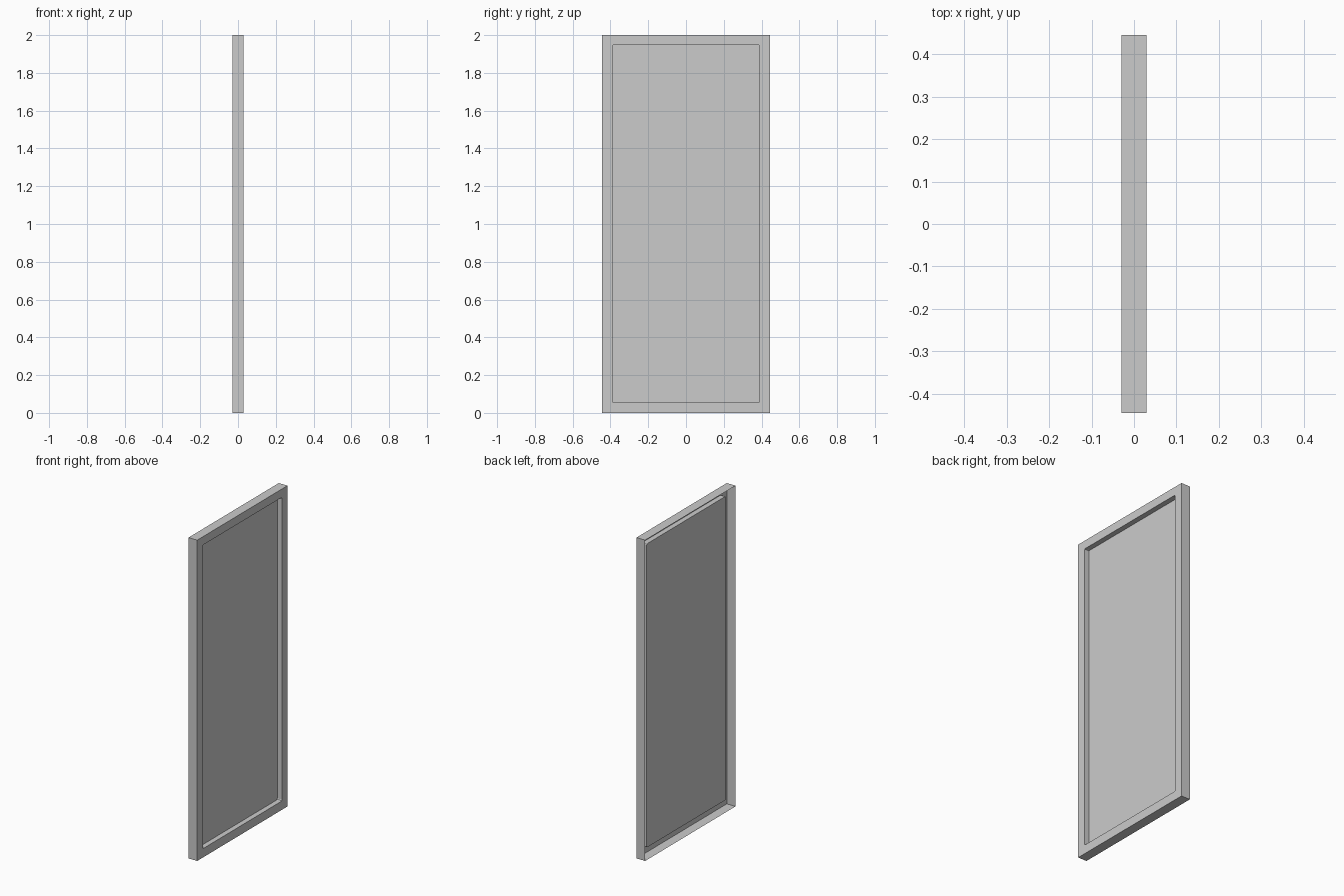
import bpy, bmesh
from math import sin, cos, pi

if "Cube" in bpy.data.objects:
    bpy.data.objects.remove(bpy.data.objects["Cube"])

HW, H, X = 0.445, 2.0, 0.03          # half width, height, half thickness
IY, Z0, Z1 = 0.39, 0.055, 1.948      # recess opening
PX, R, SEG = -0.002, 0.008, 2        # panel plane, corner radius, segments


def make(name, build):
    bm = bmesh.new()
    build(bm)
    me = bpy.data.meshes.new(name)
    bm.to_mesh(me)
    bm.free()
    ob = bpy.data.objects.new(name, me)
    bpy.context.collection.objects.link(ob)
    return ob


def outer(bm, x):
    pts = [(HW, H), (-HW, H), (-HW, 0), (HW, 0)]
    return [bm.verts.new((x, y, z)) for y, z in pts]


def inner(bm, x):
    # rounded opening, one short list of points per corner
    corners = []
    for i, (y, z) in enumerate([(IY - R, Z1 - R), (R - IY, Z1 - R),
                                (R - IY, Z0 + R), (IY - R, Z0 + R)]):
        angles = [i * pi / 2 + k * pi / 2 / SEG for k in range(SEG + 1)]
        corners.append([bm.verts.new((x, y + R * cos(a), z + R * sin(a)))
                        for a in angles])
    return corners


def walls(bm, a, b):
    for i in range(len(a)):
        j = (i + 1) % len(a)
        bm.faces.new((b[i], b[j], a[j], a[i]))


# Frame: outer side walls and front rim, open at the back
def frame(bm):
    front, back = outer(bm, X), outer(bm, -X)
    walls(bm, front, back)
    rim = inner(bm, X)
    for i in range(4):
        j = (i + 1) % 4
        bm.faces.new([front[i]] + rim[i][::-1])
        bm.faces.new((front[i], front[j], rim[j][0], rim[i][-1]))


# Panel: shallow recessed tray set into the rim
def panel(bm):
    lip = [v for c in inner(bm, X) for v in c]
    floor = [v for c in inner(bm, PX) for v in c]
    walls(bm, floor, lip)
    bm.faces.new(floor)


make("door_frame", frame)
make("recessed_panel", panel)
